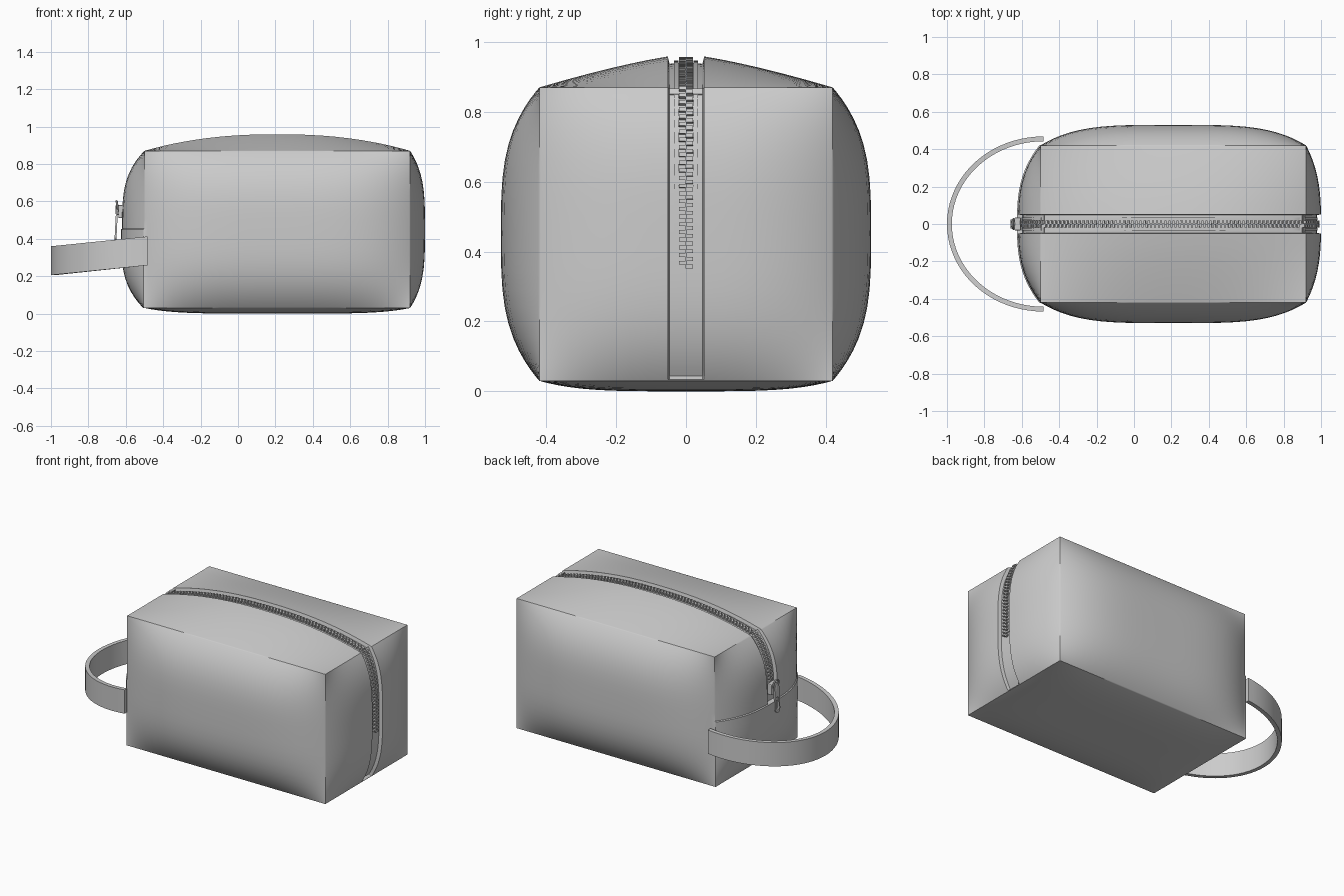
import bpy, bmesh, math
from mathutils import Vector, Matrix

cube = bpy.data.objects.get("Cube")
if cube:
    bpy.data.objects.remove(cube)


def make_material(name, rgb):
    m = bpy.data.materials.new(name)
    m.use_nodes = True
    m.diffuse_color = (*rgb, 1)
    m.node_tree.nodes["Principled BSDF"].inputs["Base Color"].default_value = (*rgb, 1)
    return m


GREY = make_material("light grey", (0.6, 0.6, 0.6))


def finish(name, bm, angle=None):
    bmesh.ops.recalc_face_normals(bm, faces=bm.faces[:])
    mesh = bpy.data.meshes.new(name)
    bm.to_mesh(mesh)
    bm.free()
    mesh.materials.append(GREY)
    ob = bpy.data.objects.new(name, mesh)
    bpy.context.collection.objects.link(ob)
    if angle:
        bpy.ops.object.select_all(action="DESELECT")
        ob.select_set(True)
        bpy.context.view_layer.objects.active = ob
        bpy.ops.object.shade_smooth_by_angle(angle=math.radians(angle))
    return ob


def add_box(bm, size, matrix):
    bmesh.ops.create_cube(bm, size=1, matrix=matrix @ Matrix.Diagonal((*size, 1)))


# Stuffed pouch: a box whose six faces swell between fixed corners
CENTRE = Vector((0.21, 0, 0.45))
HALF = Vector((0.71, 0.42, 0.42))
BAND = 0.112        # half width of the zip channel, relative to the half depth
RECESS = 0.022


def swell(a, b, p, q):
    return (1 - abs(a) ** p) * (1 - abs(b) ** q)


def pouch_point(c, channel=True):
    u, v, w = c
    p = CENTRE + Vector((u * HALF.x, v * HALF.y, w * HALF.z))
    in_band = channel and abs(v) <= BAND + 0.001
    if abs(u) == 1:
        p.x += u * (0.12 if u < 0 else 0.08) * swell(v, w, 2.8, 3.5)
        if u < 0 and w <= 0:
            p.x -= 0.006                                # overlapping lower panel
        elif in_band and w > -0.98:
            p.x -= u * RECESS
    if abs(v) == 1:
        p.y += v * 0.11 * swell(u, w, 4, 3.3)
    if w == 1:
        p.z += 0.095 * swell(u, v, 2.3, 1.3)
        if in_band:
            p.z -= RECESS
    elif w == -1:
        p.z -= 0.03 * swell(u, v, 5, 4)
    return p


def samples(n, extra):
    vals = [math.sin(math.pi * (i / n - 0.5)) for i in range(n + 1)]
    keep = [t for t in vals if all(abs(t - e) > 0.03 for e in extra)]
    return sorted(keep + extra)


GRID = [samples(28, []),
        samples(24, [-BAND - 0.012, -BAND, 0, BAND, BAND + 0.012]),
        samples(24, [0, 0.012])]

bm = bmesh.new()
for axis in range(3):
    a, b = [k for k in range(3) if k != axis]
    for side in (-1.0, 1.0):
        rows = []
        for s in GRID[a]:
            row = []
            for t in GRID[b]:
                c = [0, 0, 0]
                c[axis], c[a], c[b] = side, s, t
                c = [round(k, 6) for k in c]
                row.append(bm.verts.new(pouch_point(c)))
            rows.append(row)
        for r0, r1 in zip(rows, rows[1:]):
            for j in range(len(r0) - 1):
                bm.faces.new((r0[j], r0[j + 1], r1[j + 1], r1[j]))
bmesh.ops.remove_doubles(bm, verts=bm.verts[:], dist=0.0005)
finish("pouch_body", bm, 35)

# Zip path up the left end, over the top and down the right end
N = 60
cubes = [(-1, 0, 0.3 + 0.7 * i / N) for i in range(N)]
cubes += [(-1 + 2 * i / N, 0, 1) for i in range(N)]
cubes += [(1, 0, 1 - 1.24 * i / N) for i in range(N + 1)]
path = [pouch_point(c) for c in cubes]


def walk(points, step):
    travelled, target = 0, 0
    for p, q in zip(points, points[1:]):
        seg = (q - p).length
        while seg > 0 and target <= travelled + seg:
            yield p.lerp(q, (target - travelled) / seg), (q - p).normalized()
            target += step
        travelled += seg


def frame(pos, tangent):
    side = Vector((0, 1, 0))
    normal = tangent.cross(side)
    if normal.dot(pos - CENTRE) < 0:
        normal = -normal
    m = Matrix((tangent, side, normal)).transposed().to_4x4()
    m.translation = pos
    return m


# Interlocking zip teeth in two staggered rows
bm = bmesh.new()
for pos, tangent in walk(path, 0.022):
    f = frame(pos, tangent)
    for s in (-1, 1):
        add_box(bm, (0.011, 0.022, 0.018),
                f @ Matrix.Translation((s * 0.0055, s * 0.009, 0.005)))
finish("zip_teeth", bm)

# Raised cords along the tape beside the teeth
bm = bmesh.new()
for s in (-1, 1):
    rails = []
    for pos, tangent in walk(path, 0.03):
        f = frame(pos, tangent)
        rails.append([bm.verts.new(f @ Vector((0, s * y, z)))
                      for y, z in ((0.022, -0.006), (0.022, 0.004), (0.034, 0.004), (0.034, -0.006))])
    for r0, r1 in zip(rails, rails[1:]):
        for j in range(4):
            k = (j + 1) % 4
            bm.faces.new((r0[j], r0[k], r1[k], r1[j]))
    bm.faces.new(rails[0])
    bm.faces.new(rails[-1][::-1])
finish("zip_tape_cords", bm, 35)

# Slider body with a bridge that holds the pull
bm = bmesh.new()
start = Vector((-0.622, 0, 0.545))
add_box(bm, (0.035, 0.07, 0.07), Matrix.Translation(start))
add_box(bm, (0.02, 0.02, 0.055), Matrix.Translation(start + Vector((-0.022, 0, 0.01))))
slider = finish("zip_slider", bm)
bevel = slider.modifiers.new("soft edges", "BEVEL")
bevel.width, bevel.segments = 0.006, 2

# Pull ring
bpy.ops.mesh.primitive_torus_add(major_radius=0.026, minor_radius=0.006, major_segments=24,
                                 minor_segments=8, location=(-0.645, 0, 0.575),
                                 rotation=(0, math.radians(82), 0))
ring = bpy.context.object
ring.name = "pull_ring"
ring.data.materials.append(GREY)
bpy.ops.object.shade_smooth_by_angle(angle=math.radians(40))


# Pull tab: a slim plate with rounded ends and a slot
def stadium(hw, z0, z1, n=8):
    top = [(hw * math.cos(math.pi * i / n), z1 + hw * math.sin(math.pi * i / n)) for i in range(n + 1)]
    low = [(-hw * math.cos(math.pi * i / n), z0 - hw * math.sin(math.pi * i / n)) for i in range(n + 1)]
    return top + low


bm = bmesh.new()
loops = []
for x, shape in ((0, (0.024, -0.135, 0)), (0.01, (0.024, -0.135, 0)),
                 (0.01, (0.011, -0.13, -0.07)), (0, (0.011, -0.13, -0.07))):
    loops.append([bm.verts.new((x, y, z)) for y, z in stadium(*shape)])
for l0, l1 in zip(loops, loops[1:] + loops[:1]):
    n = len(l0)
    for i in range(n):
        j = (i + 1) % n
        bm.faces.new((l0[i], l0[j], l1[j], l1[i]))
tab = finish("pull_tab", bm, 35)
tab.location = (-0.652, 0, 0.552)
tab.rotation_euler = (0, math.radians(3), 0)

# Wrist strap: a flat band looping around the left end, drooping slightly
bm = bmesh.new()
STEPS = 40
rings = []
for i in range(STEPS + 1):
    t = math.pi * (i / STEPS - 0.5)
    ring_verts = []
    for inset, up in ((0, -1), (0, 1), (0.026, 1), (0.026, -1)):
        x = -0.485 - (0.515 - inset) * math.cos(t)
        y = (0.468 - inset) * math.sin(t)
        z = 0.335 - 0.052 * math.cos(t) + up * 0.077
        ring_verts.append(bm.verts.new((x, y, z)))
    rings.append(ring_verts)
for r0, r1 in zip(rings, rings[1:]):
    for j in range(4):
        k = (j + 1) % 4
        bm.faces.new((r0[j], r0[k], r1[k], r1[j]))
bm.faces.new(rings[0])
bm.faces.new(rings[-1][::-1])
finish("wrist_strap", bm, 35)
